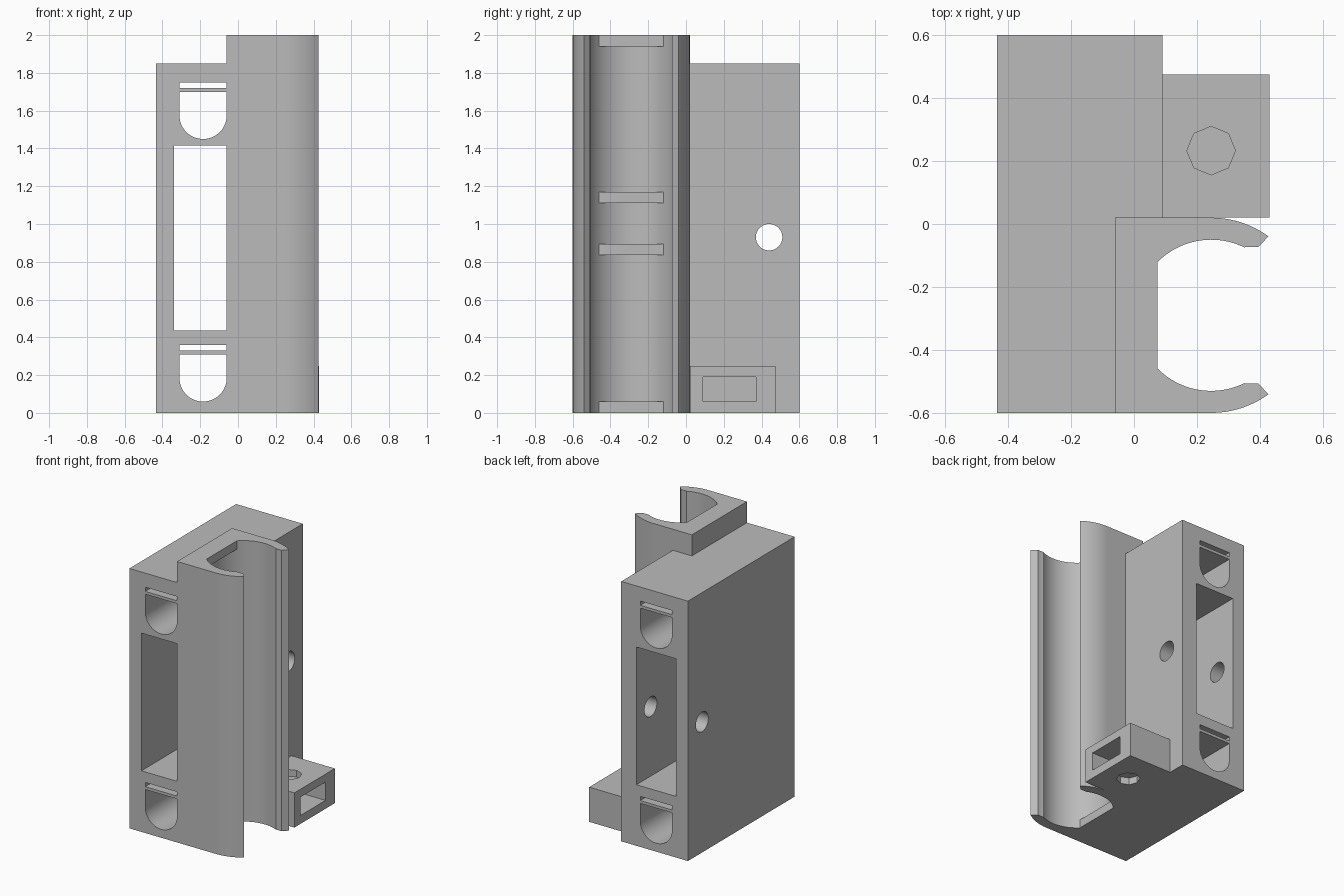
import bpy, bmesh, math
from math import cos, sin, radians

cube = bpy.data.objects.get("Cube")
if cube:
    bpy.data.objects.remove(cube, do_unlink=True)

grey = bpy.data.materials.new("plain grey")
grey.use_nodes = True
colour = (0.5, 0.5, 0.5, 1)
grey.diffuse_color = colour
grey.node_tree.nodes["Principled BSDF"].inputs["Base Color"].default_value = colour


def prism(name, pts, lo, hi, axis="z"):
    """Extrude a flat outline between lo and hi along an axis."""
    place = {"x": lambda a, b, t: (t, a, b),
             "y": lambda a, b, t: (a, t, b),
             "z": lambda a, b, t: (a, b, t)}[axis]
    bm = bmesh.new()
    rings = [[bm.verts.new(place(a, b, t)) for a, b in pts] for t in (lo, hi)]
    bm.faces.new(rings[0])
    bm.faces.new(rings[1])
    for i in range(len(pts)):
        j = (i + 1) % len(pts)
        bm.faces.new((rings[0][i], rings[0][j], rings[1][j], rings[1][i]))
    bmesh.ops.recalc_face_normals(bm, faces=bm.faces)
    mesh = bpy.data.meshes.new(name)
    bm.to_mesh(mesh)
    bm.free()
    mesh.materials.append(grey)
    obj = bpy.data.objects.new(name, mesh)
    bpy.context.collection.objects.link(obj)
    return obj


def rect(a0, a1, b0, b1):
    return [(a0, b0), (a1, b0), (a1, b1), (a0, b1)]


def arc(a, b, r, start, end, n):
    angles = [radians(start + (end - start) * i / n) for i in range(n + 1)]
    return [(a + r * cos(t), b + r * sin(t)) for t in angles]


def combine(target, tool, operation="DIFFERENCE"):
    """Apply a boolean and discard the tool."""
    mod = target.modifiers.new("combine", "BOOLEAN")
    mod.operation, mod.solver, mod.object = operation, "EXACT", tool
    bpy.context.view_layer.objects.active = target
    bpy.ops.object.modifier_apply(modifier=mod.name)
    bpy.data.objects.remove(tool, do_unlink=True)


# Main body with a step where the clip sits
SEAM, STEP = -0.06, 0.02
body = prism("holder_body", [(-0.435, -0.6), (SEAM, -0.6), (SEAM, STEP),
                             (0.09, STEP), (0.09, 0.6), (-0.435, 0.6)], 0, 1.85)

# Long window, rounded channels and thin strap slots through the body
MID = -0.185
combine(body, prism("window", rect(MID - 0.155, MID + 0.155, 0.435, 1.415), -1, 1, "y"))
for z in (0.06, 1.45):
    r = 0.125
    channel = arc(MID, z + r, r, 180, 360, 32) + [(MID + r, z + 2 * r), (MID - r, z + 2 * r)]
    combine(body, prism("channel", channel, -1, 1, "y"))
    combine(body, prism("slot", rect(MID - r, MID + r, z + 0.27, z + 0.3), -1, 1, "y"))

# Cross hole through both side walls
combine(body, prism("cross_hole", arc(0.44, 0.93, 0.07, 0, 352.5, 47), -1, 1, "x"))

# Open tube clip: outer arcs, flared lips, and a flat-backed bore
CX, CY, R_OUT, R_IN = 0.245, -0.29, 0.31, 0.24
upper = [(SEAM, STEP)] + arc(CX, CY, R_OUT, 90, 54, 20)
upper += [(0.395, -0.073), (0.355, -0.073)] + arc(CX, CY, R_IN, 64, 135, 32)
lower = [(x, 2 * CY - y) for x, y in reversed(upper)]
clip = prism("tube_clip", upper + lower, 0, 2)

# Round reliefs in the bore leave four flat-faced ribs
for z0, z1 in ((0.06, 0.835), (0.895, 1.11), (1.17, 1.94)):
    d = R_IN * sin(radians(45))
    relief = arc(CX, CY, R_IN, 135, 225, 40) + [(CX, CY - d), (CX, CY + d)]
    combine(clip, prism("relief", relief, z0, z1))

# Side foot with a pocket and octagonal recesses above and below
foot = prism("foot_block", rect(0.09, 0.43, STEP, 0.475), 0, 0.247)
combine(foot, prism("pocket", rect(0.09, 0.37, 0.06, 0.19), 0.12, 1, "x"))
for z0, z1 in ((-0.1, 0.05), (0.2, 0.3)):
    combine(foot, prism("recess", arc(CX, 0.233, 0.077, 0, 315, 7), z0, z1))

# Join everything into one solid
combine(body, clip, "UNION")
combine(body, foot, "UNION")
for o in bpy.context.selected_objects:
    o.select_set(False)
body.select_set(True)
bpy.context.view_layer.objects.active = body
bpy.ops.object.shade_smooth_by_angle(angle=radians(25))
